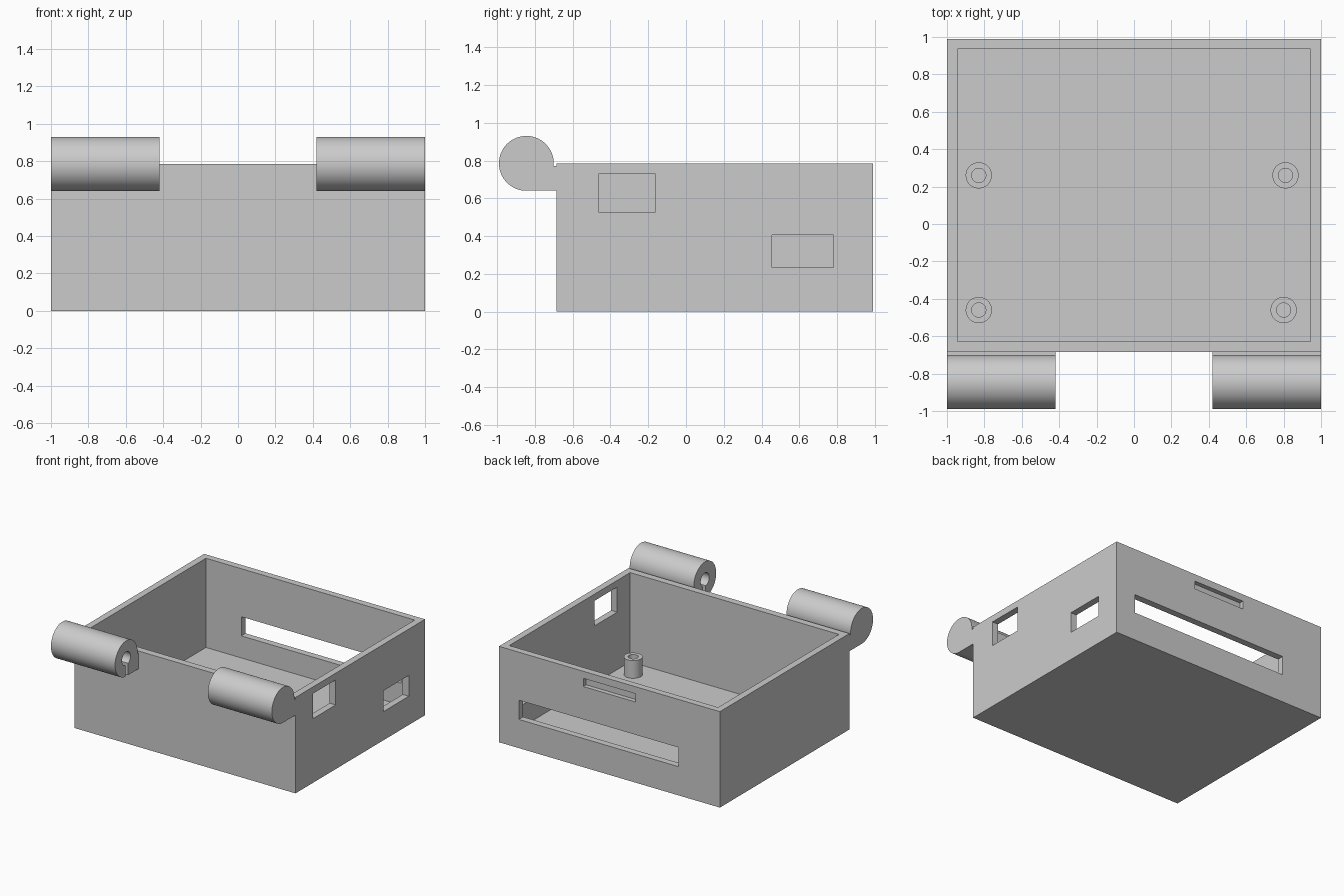
import bpy, bmesh, math
from mathutils import Matrix

if "Cube" in bpy.data.objects:
    bpy.data.objects.remove(bpy.data.objects["Cube"])

grey = bpy.data.materials.new("plain grey")
grey.use_nodes = True
colour = (0.6, 0.6, 0.6, 1)
grey.diffuse_color = colour
grey.node_tree.nodes["Principled BSDF"].inputs["Base Color"].default_value = colour


def finish(name, bm):
    bmesh.ops.recalc_face_normals(bm, faces=bm.faces)
    mesh = bpy.data.meshes.new(name)
    bm.to_mesh(mesh)
    bm.free()
    mesh.materials.append(grey)
    obj = bpy.data.objects.new(name, mesh)
    bpy.context.collection.objects.link(obj)
    return obj


def box(name, xs, ys, zs):
    bm = bmesh.new()
    bmesh.ops.create_cube(bm, size=1)
    for v in bm.verts:
        v.co = [lo + (c + 0.5) * (hi - lo) for c, (lo, hi) in zip(v.co, (xs, ys, zs))]
    return finish(name, bm)


def cylinder(name, centre, radius, length, axis="Z"):
    bm = bmesh.new()
    turn = Matrix.Rotation(math.pi / 2, 4, "Y") if axis == "X" else Matrix()
    bmesh.ops.create_cone(bm, cap_ends=True, segments=48, radius1=radius, radius2=radius,
                          depth=length, matrix=Matrix.Translation(centre) @ turn)
    return finish(name, bm)


def activate(obj):
    bpy.ops.object.select_all(action="DESELECT")
    obj.select_set(True)
    bpy.context.view_layer.objects.active = obj


def cut(obj, cutter):
    mod = obj.modifiers.new("cut", "BOOLEAN")
    mod.operation, mod.solver, mod.object = "DIFFERENCE", "EXACT", cutter
    activate(obj)
    bpy.ops.object.modifier_apply(modifier=mod.name)
    bpy.data.objects.remove(cutter)


def smooth(obj):
    activate(obj)
    bpy.ops.object.shade_smooth_by_angle(angle=math.radians(30))


FRONT, BACK, TOP, FLOOR = -0.685, 0.99, 0.785, 0.055

# Open tray
tray = box("tray", (-1, 1), (FRONT, BACK), (0, TOP))
cut(tray, box("cavity", (-0.945, 0.945), (-0.628, 0.935), (FLOOR, 1)))

# Two windows in the left wall
cut(tray, box("window_cutter", (0.9, 1.1), (-0.46, -0.165), (0.525, 0.73)))
cut(tray, box("window_cutter", (0.9, 1.1), (0.455, 0.78), (0.235, 0.405)))

# Long slot and shallow latch notch in the back wall
cut(tray, box("slot_cutter", (-0.625, 0.82), (0.9, 1.1), (0.235, 0.392)))
cut(tray, box("notch_cutter", (-0.236, 0.236), (0.953, 1.1), (0.66, 0.727)))

# Screw posts
for x, y in ((-0.83, 0.26), (0.81, 0.26), (-0.83, -0.46), (0.80, -0.46)):
    post = cylinder("screw_post", (x, y, 0.125), 0.07, 0.15)
    cut(post, cylinder("screw_hole", (x, y, 0.16), 0.038, 0.21))
    smooth(post)

# Hinge barrels with keyhole sockets in the inner ends
AXIS_Y, RADIUS, INNER = -0.845, 0.145, 0.42
for name, side in (("left_hinge", 1), ("right_hinge", -1)):
    bm = bmesh.new()
    outline = []
    for i in range(73):
        a = math.radians(-6 + 276 * i / 72)
        outline.append((AXIS_Y + RADIUS * math.cos(a), TOP + RADIUS * math.sin(a)))
    outline += [(FRONT, TOP - RADIUS), (FRONT, outline[0][1])]
    face = bm.faces.new([bm.verts.new((side * INNER, y, z)) for y, z in outline])
    ext = bmesh.ops.extrude_face_region(bm, geom=[face])["geom"]
    bmesh.ops.translate(bm, vec=(side * (1 - INNER), 0, 0),
                        verts=[g for g in ext if isinstance(g, bmesh.types.BMVert)])
    hinge = finish(name, bm)
    cut(hinge, cylinder("socket_cutter", (side * 0.6, AXIS_Y, TOP), 0.055, 0.5, "X"))
    xs = sorted((side * 0.35, side * 0.85))
    cut(hinge, box("socket_slit", xs, (AXIS_Y - 0.01, AXIS_Y + 0.025), (0.6, TOP)))
    smooth(hinge)
